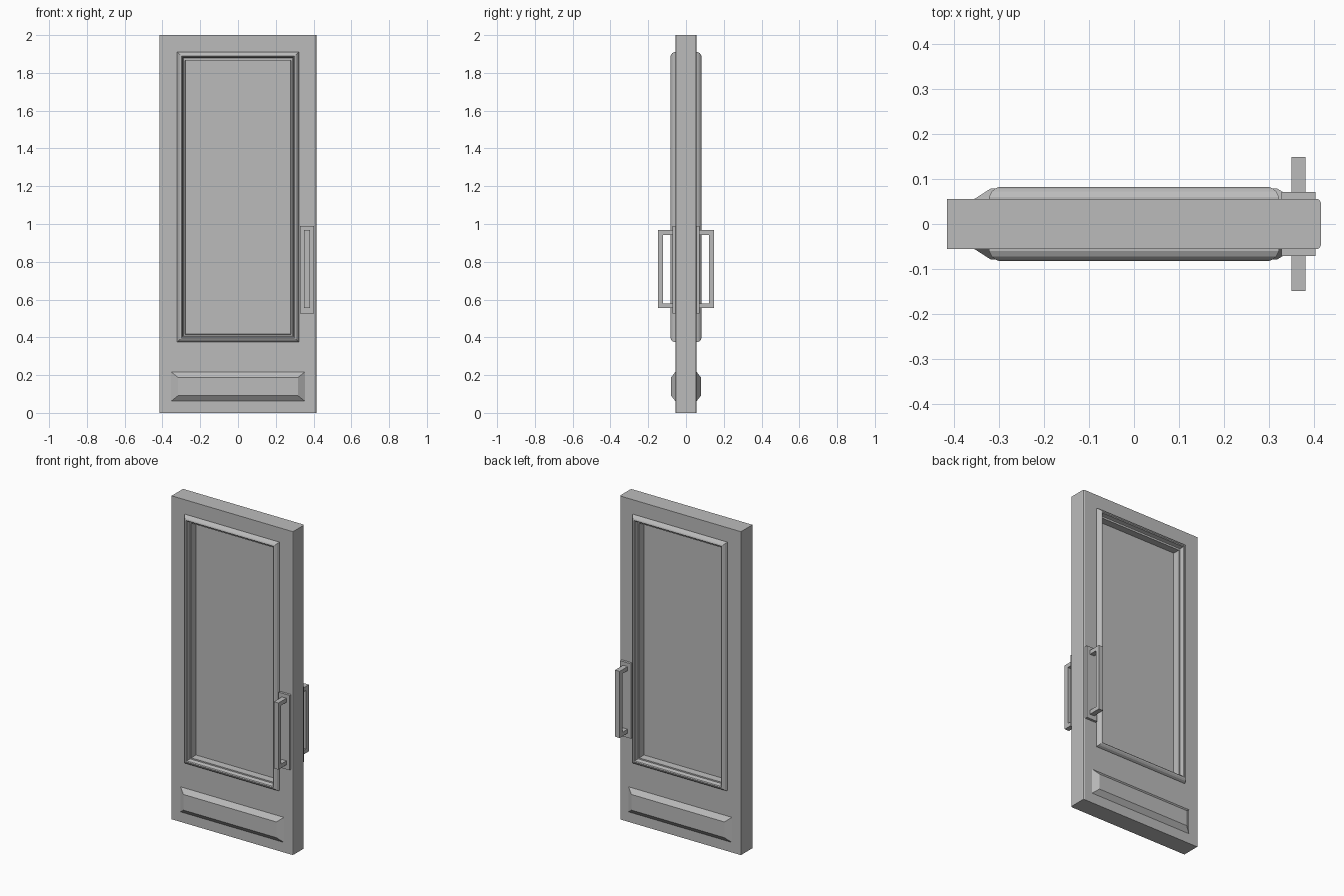
import bpy
import bmesh
from mathutils import Vector

cube = bpy.data.objects.get("Cube")
if cube:
    bpy.data.objects.remove(cube, do_unlink=True)

grey = bpy.data.materials.new("plain grey")
grey.use_nodes = True
grey.diffuse_color = (0.5, 0.5, 0.5, 1)
grey.node_tree.nodes["Principled BSDF"].inputs["Base Color"].default_value = (0.5, 0.5, 0.5, 1)

HALF = 0.056                              # half thickness of the door
OPENING = (-0.281, 0.281, 0.415, 1.866)   # x and z limits of the opening
MOULDING = (-0.322, 0.322, 0.374, 1.911)
KICK = (-0.354, 0.354, 0.062, 0.217)


def finish(name, bm):
    bmesh.ops.recalc_face_normals(bm, faces=bm.faces)
    mesh = bpy.data.meshes.new(name)
    bm.to_mesh(mesh)
    bm.free()
    mesh.materials.append(grey)
    obj = bpy.data.objects.new(name, mesh)
    bpy.context.collection.objects.link(obj)
    return obj


def add_box(bm, x, y, z):
    """Box between pairs of limits."""
    verts = bmesh.ops.create_cube(bm, size=1)["verts"]
    for v in verts:
        v.co = Vector([(a + b) / 2 + c * (b - a) for (a, b), c in zip((x, y, z), v.co)])
    return verts


def add_steps(bm, rect, profile, side, cap=False):
    """Nested rectangles joined by mitred faces; profile is (x inset, z inset, height)."""
    x0, x1, z0, z1 = rect
    rings = []
    for dx, dz, h in profile:
        corners = ((x0 + dx, z0 + dz), (x1 - dx, z0 + dz), (x1 - dx, z1 - dz), (x0 + dx, z1 - dz))
        rings.append([bm.verts.new((x, side * h, z)) for x, z in corners])
    for a, b in zip(rings, rings[1:]):
        for i in range(4):
            j = (i + 1) % 4
            bm.faces.new((a[i], a[j], b[j], b[i]))
    if cap:
        bm.faces.new(rings[-1])
        bm.faces.new(rings[0])
    else:
        for i in range(4):
            j = (i + 1) % 4
            bm.faces.new((rings[-1][i], rings[-1][j], rings[0][j], rings[0][i]))


# Door slab, eased along the latch edge
bm = bmesh.new()
add_box(bm, (-0.415, 0.415), (-HALF, HALF), (0, 2))
latch = [e for e in bm.edges if all(v.co.x > 0.4 for v in e.verts)
         and abs(e.verts[0].co.z - e.verts[1].co.z) > 1]
bmesh.ops.bevel(bm, geom=latch, offset=0.009, segments=2, profile=0.5, affect='EDGES')
slab = finish("door_slab", bm)

# Opening cut through the slab
bm = bmesh.new()
add_box(bm, OPENING[:2], (-0.2, 0.2), OPENING[2:])
cutter = finish("opening_cutter", bm)
cutter.hide_render = True
cut = slab.modifiers.new("opening", 'BOOLEAN')
cut.object = cutter
cut.solver = 'EXACT'
bpy.context.view_layer.objects.active = slab
bpy.ops.object.modifier_apply(modifier=cut.name)
bpy.data.objects.remove(cutter, do_unlink=True)

# Thin panel in the middle of the opening
bm = bmesh.new()
add_box(bm, (-0.285, 0.285), (-0.012, 0.012), (0.41, 1.87))
finish("inset_panel", bm)

for label, side in (("front", -1), ("back", 1)):
    # Rounded moulding around the opening
    bm = bmesh.new()
    profile = [(0, HALF - 0.002), (0, 0.06), (0.006, 0.072), (0.014, 0.079), (0.022, 0.082),
               (0.027, 0.078), (0.031, 0.06), (0.041, 0.04), (0.043, 0.012)]
    add_steps(bm, MOULDING, [(d, d, h) for d, h in profile], side)
    finish(label + "_moulding", bm)

    # Raised kick panel with sloped borders
    bm = bmesh.new()
    add_steps(bm, KICK, [(0, 0, HALF - 0.002), (0, 0, HALF), (0.036, 0.029, 0.079)], side, cap=True)
    finish(label + "_kick_panel", bm)

    # Handle: back plate, grip and two arms
    bm = bmesh.new()
    add_box(bm, (0.328, 0.403), sorted((side * 0.054, side * 0.071)), (0.527, 0.99))
    finish(label + "_handle_plate", bm)

    bm = bmesh.new()
    add_box(bm, (0.35, 0.381), sorted((side * 0.122, side * 0.149)), (0.555, 0.967))
    for z in (0.555, 0.942):
        add_box(bm, (0.35, 0.381), sorted((side * 0.07, side * 0.122)), (z, z + 0.025))
    finish(label + "_handle_grip", bm)
